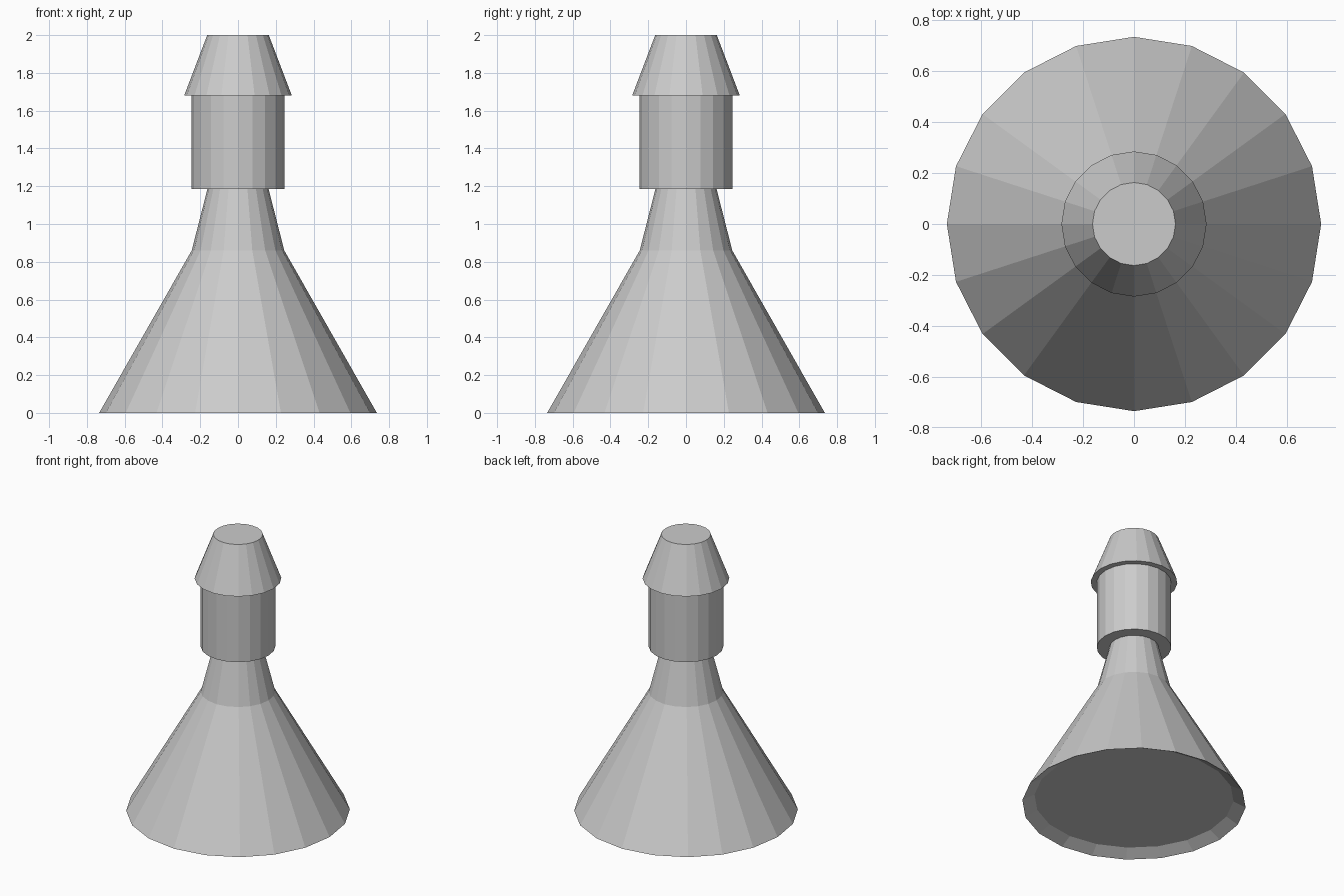
import bpy, bmesh
from math import cos, sin, tau

SIDES = 20

cube = bpy.data.objects.get("Cube")
if cube:
    bpy.data.objects.remove(cube, do_unlink=True)

# Single plain grey
grey = bpy.data.materials.new("light_grey")
grey.use_nodes = True
colour = (0.6, 0.6, 0.6, 1)
grey.diffuse_color = colour
grey.node_tree.nodes["Principled BSDF"].inputs["Base Color"].default_value = colour


def lathe(name, profile, cap_start=False, cap_end=False):
    """Turn a (radius, height) profile, listed from bottom to top, around z."""
    bm = bmesh.new()
    rings = [[bm.verts.new((r * cos(tau * i / SIDES), r * sin(tau * i / SIDES), z))
              for i in range(SIDES)] for r, z in profile]
    for low, high in zip(rings, rings[1:]):
        for i in range(SIDES):
            j = (i + 1) % SIDES
            bm.faces.new((low[i], low[j], high[j], high[i]))
    if cap_start:
        bm.faces.new(rings[0][::-1])
    if cap_end:
        bm.faces.new(rings[-1])
    mesh = bpy.data.meshes.new(name)
    bm.to_mesh(mesh)
    bm.free()
    mesh.materials.append(grey)
    obj = bpy.data.objects.new(name, mesh)
    bpy.context.collection.objects.link(obj)
    return obj


# Flared skirt with a shallow recess underneath
lathe("flared_base", [(0.655, 0.045), (0.735, 0), (0.245, 0.86)], cap_start=True)
# Tapering neck
lathe("neck", [(0.245, 0.86), (0.162, 1.185)])
# Straight collar with its underside ledge
lathe("collar", [(0.162, 1.185), (0.245, 1.185), (0.245, 1.68)])
# Tapered tip with an overhanging lip
lathe("tip", [(0.245, 1.68), (0.285, 1.68), (0.163, 2)], cap_end=True)
